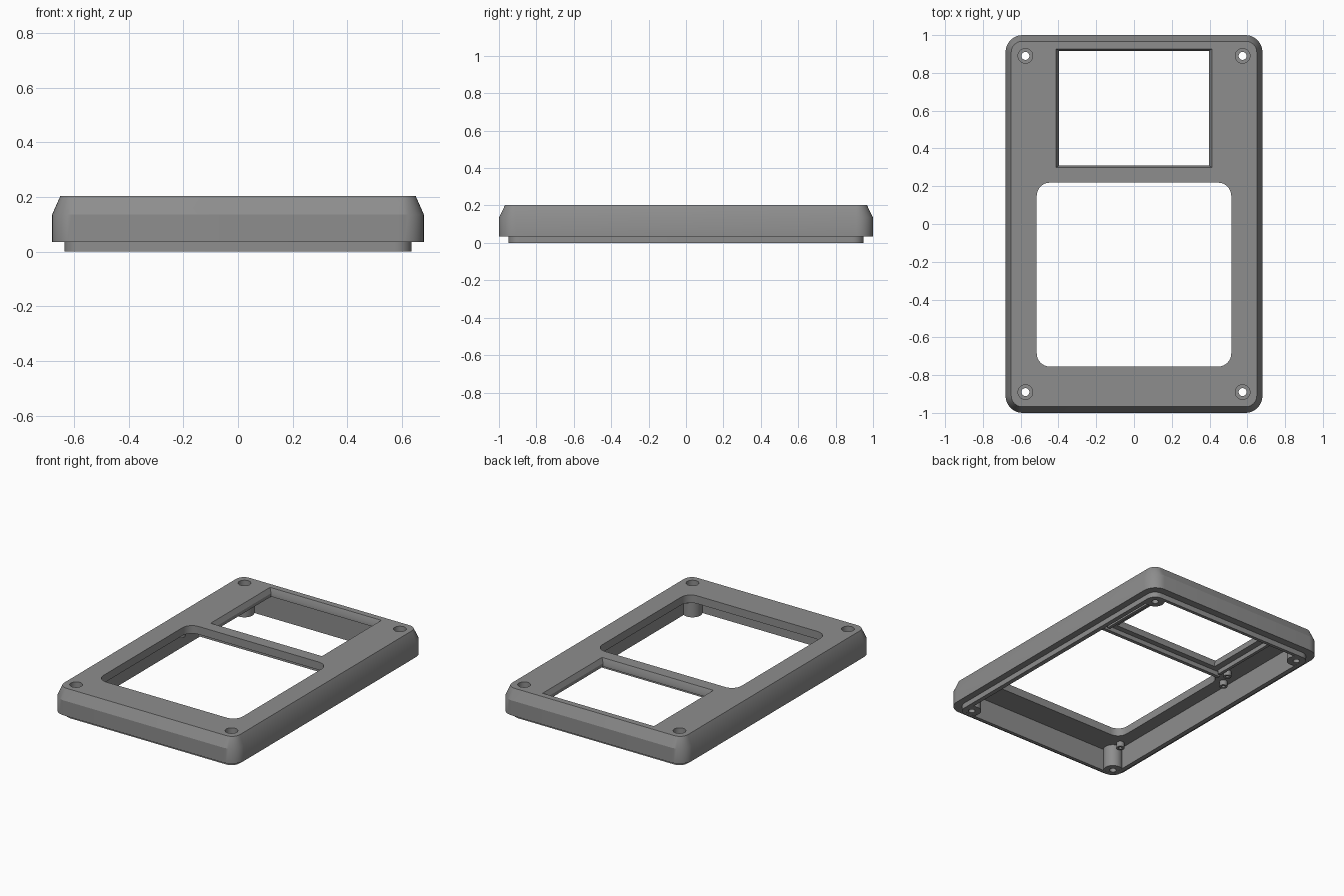
import bpy, bmesh, math

if "Cube" in bpy.data.objects:
    bpy.data.objects.remove(bpy.data.objects["Cube"])

grey = bpy.data.materials.new("mid grey plastic")
grey.diffuse_color = (0.27, 0.27, 0.27, 1)
grey.use_nodes = True
grey.node_tree.nodes["Principled BSDF"].inputs["Base Color"].default_value = grey.diffuse_color


def outline(hx, hy, r, n=8):
    """Rounded rectangle points; square corners when r is 0."""
    if r == 0:
        return [(hx, hy), (-hx, hy), (-hx, -hy), (hx, -hy)]
    pts = []
    for k, (sx, sy) in enumerate([(1, 1), (-1, 1), (-1, -1), (1, -1)]):
        for i in range(n + 1):
            a = math.pi / 2 * (k + i / n)
            pts.append((sx * (hx - r) + r * math.cos(a), sy * (hy - r) + r * math.sin(a)))
    return pts


def loft(name, sections, cx=0, cy=0, n=8):
    """Closed solid through stacked sections (half x, half y, radius, z)."""
    bm = bmesh.new()
    rings = [[bm.verts.new((cx + x, cy + y, z)) for x, y in outline(hx, hy, r, n)]
             for hx, hy, r, z in sections]
    bm.faces.new(rings[0][::-1])
    bm.faces.new(rings[-1])
    m = len(rings[0])
    for a, b in zip(rings, rings[1:]):
        for i in range(m):
            j = (i + 1) % m
            bm.faces.new((a[i], a[j], b[j], b[i]))
    bmesh.ops.recalc_face_normals(bm, faces=bm.faces)
    me = bpy.data.meshes.new(name)
    bm.to_mesh(me)
    bm.free()
    me.materials.append(grey)
    ob = bpy.data.objects.new(name, me)
    bpy.context.collection.objects.link(ob)
    return ob


def cylinder(name, x, y, r, z0, z1):
    bpy.ops.mesh.primitive_cylinder_add(vertices=32, radius=r, depth=z1 - z0,
                                        location=(x, y, (z0 + z1) / 2))
    ob = bpy.context.object
    ob.name = name
    ob.data.materials.append(grey)
    return ob


def combine(target, tool, op):
    bpy.context.view_layer.objects.active = target
    mod = target.modifiers.new(op, 'BOOLEAN')
    mod.operation, mod.solver, mod.object = op, 'EXACT', tool
    bpy.ops.object.modifier_apply(modifier=mod.name)
    bpy.data.objects.remove(tool)


# Outer shell: locating lip, side wall, chamfered top
cover = loft("cover", [(0.635, 0.95, 0.06, 0), (0.635, 0.95, 0.06, 0.035),
                       (0.68, 1.0, 0.09, 0.035), (0.68, 1.0, 0.09, 0.135),
                       (0.65, 0.967, 0.057, 0.203)])

# Hollow underside
combine(cover, loft("cavity", [(0.605, 0.928, 0.03, -0.1), (0.605, 0.928, 0.03, 0.15)]), 'DIFFERENCE')

# Corner screw posts
corners = [(sx * 0.575, sy * 0.89) for sx in (-1, 1) for sy in (-1, 1)]
for x, y in corners:
    combine(cover, cylinder("post", x, y, 0.0595, 0.0005, 0.16), 'UNION')

# Screen support rails under the top plate
for sx in (-1, 1):
    combine(cover, loft("side_rail", [(0.01, 0.30, 0, 0.12), (0.01, 0.30, 0, 0.16)],
                        sx * 0.45, 0.59), 'UNION')
combine(cover, loft("cross_rail", [(0.47, 0.012, 0, 0.12), (0.47, 0.012, 0, 0.16)], 0, 0.262), 'UNION')

# Large rounded opening
combine(cover, loft("large_opening", [(0.515, 0.487, 0.07, -0.1), (0.515, 0.487, 0.07, 0.3)],
                    0, -0.268), 'DIFFERENCE')

# Screen opening with bevelled rim
combine(cover, loft("screen_opening", [(0.396, 0.302, 0, 0.1), (0.396, 0.302, 0, 0.172),
                                       (0.412, 0.314, 0, 0.203), (0.412, 0.314, 0, 0.25)],
                    0, 0.613), 'DIFFERENCE')

# Screw holes with counterbores
for x, y in corners:
    combine(cover, cylinder("screw_hole", x, y, 0.021, -0.1, 0.3), 'DIFFERENCE')
    combine(cover, cylinder("counterbore", x, y, 0.039, 0.14, 0.3), 'DIFFERENCE')

# Small hollow standoffs for the circuit boards
for sx in (-1, 1):
    for y in (0.31, 0.84, 0.2, -0.8):
        x = sx * (0.5 if y > 0.25 else 0.56)
        peg = cylinder("standoff", x, y, 0.025, 0.115, 0.156)
        combine(peg, cylinder("pilot_hole", x, y, 0.011, 0.05, 0.15), 'DIFFERENCE')

for ob in bpy.data.objects:
    ob.select_set(True)
bpy.context.view_layer.objects.active = cover
bpy.ops.object.shade_smooth_by_angle(angle=math.radians(25))
